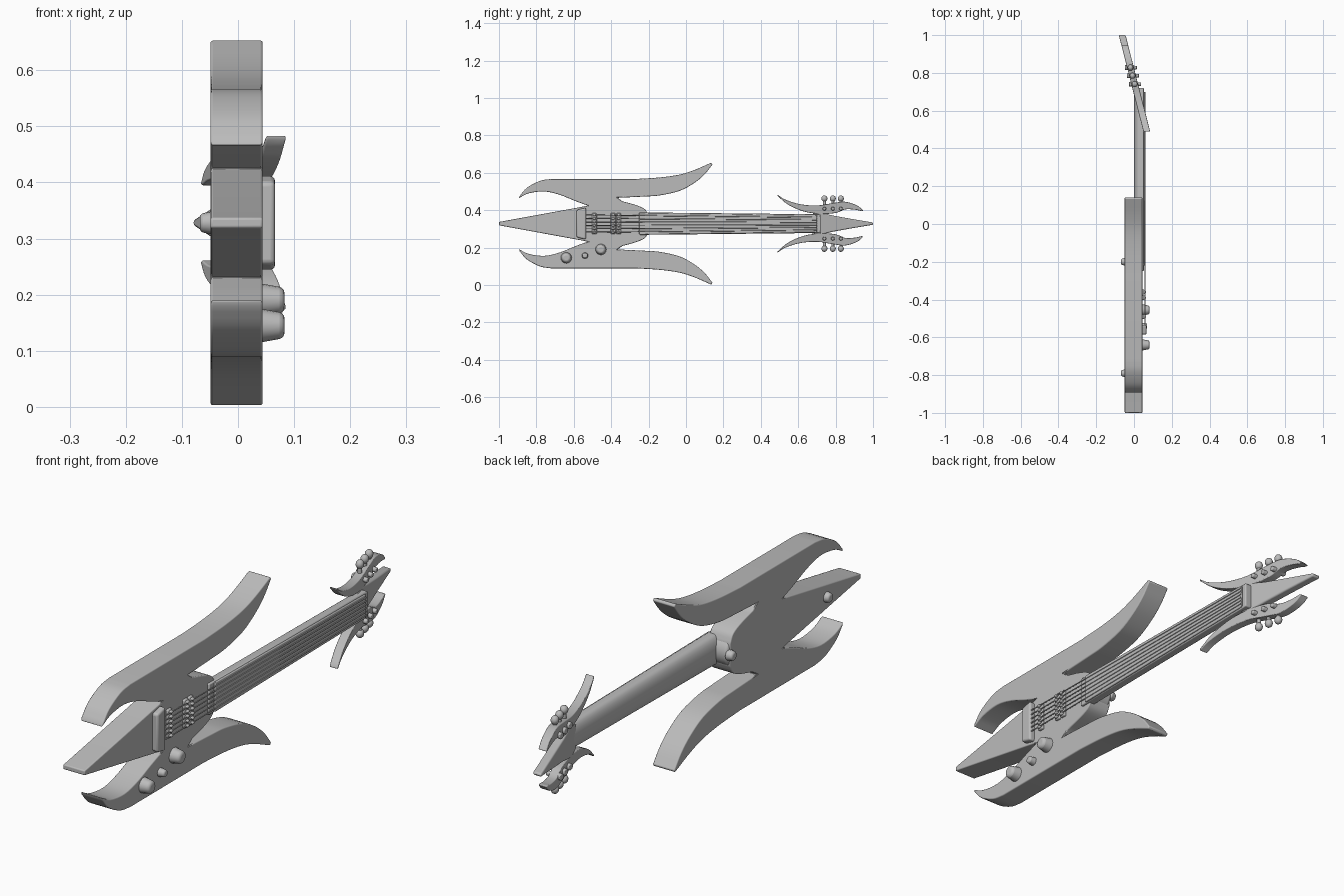
import bpy, bmesh, math
from mathutils import Vector, Matrix

if "Cube" in bpy.data.objects:
    bpy.data.objects.remove(bpy.data.objects["Cube"], do_unlink=True)

MID = 0.328   # height of the long axis
grey = bpy.data.materials.new("plain grey")
grey.use_nodes = True
COLOUR = (0.5, 0.5, 0.5, 1)
grey.diffuse_color = COLOUR
grey.node_tree.nodes["Principled BSDF"].inputs["Base Color"].default_value = COLOUR


def finish(bm, name, bevel=0.0, segments=3):
    """Turn a bmesh into a smooth shaded object with rounded edges."""
    bmesh.ops.recalc_face_normals(bm, faces=bm.faces)
    me = bpy.data.meshes.new(name)
    bm.to_mesh(me)
    bm.free()
    me.materials.append(grey)
    ob = bpy.data.objects.new(name, me)
    bpy.context.collection.objects.link(ob)
    if bevel:
        mod = ob.modifiers.new("rounded edges", 'BEVEL')
        mod.width, mod.segments = bevel, segments
        mod.limit_method, mod.angle_limit = 'ANGLE', math.radians(50)
    bpy.ops.object.select_all(action='DESELECT')
    ob.select_set(True)
    bpy.context.view_layer.objects.active = ob
    bpy.ops.object.shade_smooth_by_angle(angle=math.radians(40))
    return ob


def spline(pts, steps=4):
    """Smooth curve through the points."""
    p = [Vector(q) for q in pts]
    p = [2 * p[0] - p[1]] + p + [2 * p[-1] - p[-2]]
    out = []
    for a, b, c, d in zip(p, p[1:], p[2:], p[3:]):
        for i in range(steps):
            t = i / steps
            out.append(0.5 * (2 * b + (c - a) * t + (2 * a - 5 * b + 4 * c - d) * t * t
                              + (3 * b - a - 3 * c + d) * t ** 3))
    return [tuple(v) for v in out] + [tuple(pts[-1])]


def mirror(pts):
    return [(y, 2 * MID - z) for y, z in reversed(pts)]


def plate(name, outline, x0, x1, bevel, lean=None):
    """Extrude a (y, z) outline from x0 to x1; lean shifts x along y."""
    bm = bmesh.new()
    off = lean or (lambda y: 0)
    low = bm.faces.new([bm.verts.new((x0 + off(y), y, z)) for y, z in outline])
    top = bmesh.ops.extrude_face_region(bm, geom=[low])
    bmesh.ops.translate(bm, vec=(x1 - x0, 0, 0),
                        verts=[v for v in top["geom"] if isinstance(v, bmesh.types.BMVert)])
    return finish(bm, name, bevel)


def box(name, x, y, z, bevel):
    return plate(name, [(y[0], z[0]), (y[1], z[0]), (y[1], z[1]), (y[0], z[1])], *x, bevel)


def rod(name, a, b, r0, r1=None, bevel=0.0, sides=16):
    """Cylinder or cone between two points."""
    a, b = Vector(a), Vector(b)
    bm = bmesh.new()
    rot = (b - a).to_track_quat('Z', 'Y').to_matrix().to_4x4()
    bmesh.ops.create_cone(bm, cap_ends=True, segments=sides, radius1=r0, radius2=r1 or r0,
                          depth=(b - a).length, matrix=Matrix.Translation((a + b) / 2) @ rot)
    return finish(bm, name, bevel)


def ball(name, centre, size):
    bm = bmesh.new()
    bmesh.ops.create_uvsphere(bm, u_segments=16, v_segments=10, radius=1,
                              matrix=Matrix.Translation(centre) @ Matrix.Diagonal((*size, 1)))
    return finish(bm, name)


# Body: tail spike, hooked wing, long swept wing tip and heel, mirrored
inner_hook = spline([(-.527, .425), (-.595, .45), (-.675, .482), (-.757, .5), (-.84, .49), (-.893, .465)])
outer = spline([(-.89, .475), (-.85, .52), (-.78, .557), (-.72, .567)])
outer += spline([(-.265, .567), (-.14, .575), (-.035, .59), (.045, .615), (.135, .654)])
under = spline([(.142, .645), (.10, .592), (.045, .546), (-.035, .503), (-.14, .479), (-.22, .473), (-.365, .466)])
heel = spline([(-.34, .447), (-.27, .428), (-.22, .405), (-.2, .37)])
half = [(-1, .337), (-.545, .42)] + inner_hook + outer + under + heel
plate("body", half + mirror(half), -.049, .044, .014)

# Neck: rounded back, flat front, gently tapered
bm = bmesh.new()
rings = []
for y, w in ((-.25, .06), (.72, .05)):
    ring = [bm.verts.new((.028 - .028 * math.sin(math.pi * i / 12), y, MID + w * math.cos(math.pi * i / 12)))
            for i in range(13)]
    ring += [bm.verts.new((.052, y, MID - w)), bm.verts.new((.052, y, MID + w))]
    rings.append(ring)
    bm.faces.new(ring)
for i in range(15):
    j = (i + 1) % 15
    bm.faces.new((rings[0][i], rings[0][j], rings[1][j], rings[1][i]))
finish(bm, "neck", .004, 2)
plate("fretboard", [(-.22, MID - .057), (.7, MID - .046), (.7, MID + .046), (-.22, MID + .057)], .05, .058, .003)

# Bridge block, pickups and strings
plate("bridge", [(-.585, .255), (-.535, .243), (-.535, .413), (-.585, .401)], .03, .066, .008)
for n, y in enumerate((-.49, -.39, -.36)):
    box(f"pickup_{n + 1}", (.035, .054), (y - .013, y + .013), (MID - .056, MID + .056), .005)
for i in range(6):
    s = (i - 2.5) / 2.5
    rod(f"string_{i + 1}", (.058, -.54, MID + .046 * s), (.059, .7, MID + .034 * s), .0025, sides=6)
    for y in (-.49, -.39, -.36):
        ball("pole_piece", (.055, y, MID + .046 * s), (.008, .011, .006))

# Control knobs on the lower wing
for n, (y, z, r) in enumerate(((-.64, .145, .031), (-.54, .157, .018), (-.455, .19, .031))):
    rod(f"knob_{n + 1}", (.035, y, z), (.052 + r, y, z), r, r * .72, r * .3)

# Strap buttons on the back
for y, z in ((-.2, MID), (-.79, MID)):
    if y > -.5:
        rod("heel_pad", (-.046, y - .045, z), (.03, y - .045, z), .062, bevel=.012, sides=32)
    rod("strap_button", (-.04, y, z), (-.068, y, z), .022, .016, .006)

# Headstock leaning back, with a pointed nose and two horns
def lean(y):
    return .065 - .255 * (y - .5)

nose = [(.66, .375), (.71, .39), (.78, .372), (.875, .355), (1, .334)]
plate("headstock", nose + mirror(nose), -.018, .018, .006, lean)
horn = spline([(.488, .484), (.53, .457), (.61, .432), (.70, .425), (.78, .437), (.85, .445), (.915, .425), (.948, .397)])
horn += spline([(.938, .395), (.90, .403), (.85, .404), (.80, .385), (.72, .38), (.63, .393), (.545, .43), (.49, .476)])
for side, shape in (("upper", horn), ("lower", mirror(horn))):
    plate(side + "_horn", shape, -.018, .018, .009, lean)
    sgn = 1 if side == "upper" else -1
    # Tuning pegs: shaft, button and a string post through the horn
    for y in (.74, .785, .828):
        x = lean(y)
        rod("peg_shaft", (x, y, MID + sgn * .09), (x, y, MID + sgn * .13), .008)
        ball("peg_button", (x, y, MID + sgn * .134), (.015, .016, .017))
        rod("string_post", (x - .03, y, MID + sgn * .08), (x + .034, y, MID + sgn * .08), .013, .009, .003)
